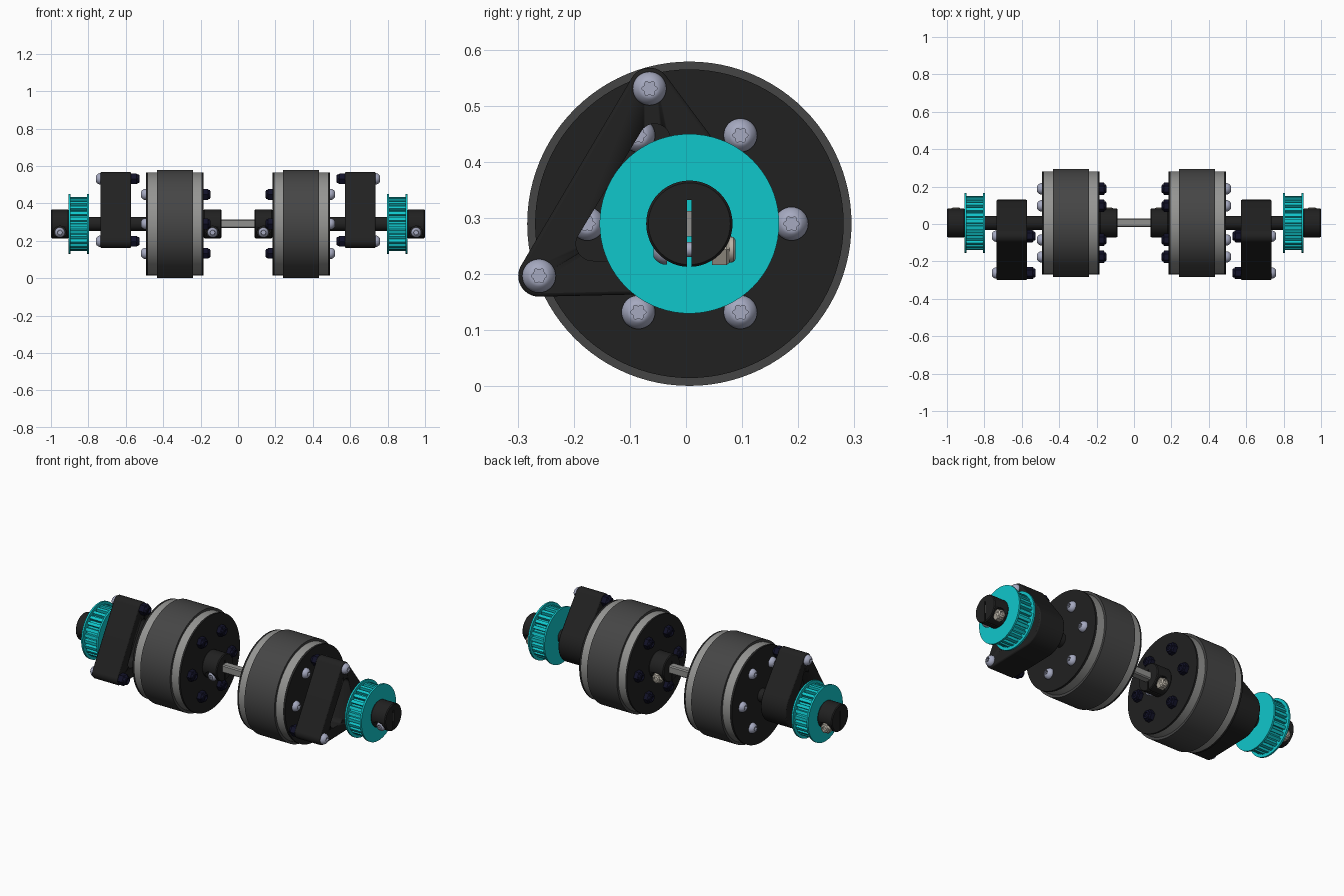
import bpy, bmesh
from math import sin, cos, pi, sqrt
from mathutils import Vector, geometry

cube = bpy.data.objects.get("Cube")
if cube:
    bpy.data.objects.remove(cube)

AXLE = Vector((0, 0.006, 0.29))


def material(name, color):
    m = bpy.data.materials.new(name)
    m.use_nodes = True
    m.diffuse_color = (*color, 1)
    m.node_tree.nodes["Principled BSDF"].inputs["Base Color"].default_value = (*color, 1)
    return m


BLACK = material("black plastic", (0.015, 0.015, 0.015))
RUBBER = material("dark grey rubber", (0.06, 0.06, 0.06))
RIM = material("rim grey", (0.3, 0.3, 0.29))
STEEL = material("shaft steel", (0.28, 0.28, 0.27))
TEAL = material("teal", (0.005, 0.57, 0.6))
SILVER = material("bluish silver", (0.38, 0.4, 0.53))
NAVY = material("navy black", (0.006, 0.006, 0.022))
BEIGE = material("pale nut metal", (0.52, 0.48, 0.41))


def finish(name, bm, mat, smooth=True):
    bmesh.ops.recalc_face_normals(bm, faces=bm.faces)
    mesh = bpy.data.meshes.new(name)
    bm.to_mesh(mesh)
    bm.free()
    ob = bpy.data.objects.new(name, mesh)
    bpy.context.collection.objects.link(ob)
    mesh.materials.append(mat)
    if smooth:
        bpy.ops.object.select_all(action="DESELECT")
        ob.select_set(True)
        bpy.context.view_layer.objects.active = ob
        bpy.ops.object.shade_smooth_by_angle(angle=0.6)
    return ob


def loft(name, rings, mat, smooth=True):
    """Skin a list of equal-length point rings and cap both ends."""
    bm = bmesh.new()
    loops = [[bm.verts.new(p) for p in ring] for ring in rings]
    n = len(loops[0])
    for a, b in zip(loops, loops[1:]):
        for i in range(n):
            j = (i + 1) % n
            bm.faces.new((a[i], a[j], b[j], b[i]))
    bm.faces.new(loops[0])
    bm.faces.new(loops[-1])
    return finish(name, bm, mat, smooth)


def turned(name, profile, mat, base=AXLE, axis="x", side=1, segs=48, star=()):
    """Lathe a (distance, radius) profile; rings listed in star become six-lobed."""
    rings = []
    for k, (d, r) in enumerate(profile):
        ring = []
        for i in range(segs):
            a = 2 * pi * i / segs
            q = r * (1 + 0.16 * cos(6 * a)) if k in star else r
            u, v = q * cos(a), q * sin(a)
            ring.append(base + (Vector((d * side, u, v)) if axis == "x" else Vector((u, d * side, v))))
        rings.append(ring)
    return loft(name, rings, mat)


def prism(name, outline, x0, x1, mat, side, smooth=True):
    return loft(name, [[AXLE + Vector((x * side, y, z)) for y, z in outline] for x in (x0, x1)], mat, smooth)


def rounded_hull(circles, n=40):
    pts = [Vector((y + r * cos(2 * pi * i / n), z + r * sin(2 * pi * i / n)))
           for y, z, r in circles for i in range(n)]
    return [pts[i] for i in geometry.convex_hull_2d(pts)]


def modify(ob, kind, **settings):
    """Apply one modifier and keep the single material."""
    mod = ob.modifiers.new(kind, kind)
    for key, value in settings.items():
        setattr(mod, key, value)
    bpy.context.view_layer.objects.active = ob
    bpy.ops.object.modifier_apply(modifier=mod.name)


def cut(ob, cutter):
    modify(ob, "BOOLEAN", operation="DIFFERENCE", solver="EXACT", object=cutter)
    bpy.data.objects.remove(cutter)


def button_head(name, base, side, axis="x", r=0.03, h=0.025):
    """Domed screw head with a six-lobed socket."""
    dome = [(0, r), (0.25 * h, r), (0.6 * h, 0.87 * r), (0.88 * h, 0.65 * r), (h, 0.5 * r),
            (h, 0.4 * r), (0.4 * h, 0.4 * r)]
    turned(name, dome, SILVER, base, axis, side, 36, star=(5, 6))


def nut(name, base, side, mat, axis="x", r=0.033, h=0.036):
    """Hexagonal nut with a rounded locking collar."""
    turned(name + "_hex", [(0, r), (0.62 * h, r), (0.75 * h, 0.85 * r)], mat, base, axis, side, 6)
    turned(name + "_collar", [(0.7 * h, 0.74 * r), (0.92 * h, 0.7 * r), (h, 0.55 * r), (h, 0.4 * r),
                              (0.6 * h, 0.4 * r)], mat, base, axis, side, 24)


def clamp_collar(name, x0, x1, side):
    """Split shaft collar with a cross bolt at its lower half."""
    e = 0.005
    body = turned(name, [(x0, 0.073), (x0 + e, 0.077), (x1 - e, 0.077), (x1, 0.073)], BLACK, side=side)
    slot = [(-0.004, -0.1), (0.004, -0.1), (0.004, 0.042), (-0.004, 0.042)]
    cut(body, prism("slot_cutter", slot, x0 - 0.05, x1 + 0.05, BLACK, side, False))
    bolt = AXLE + Vector((side * (x0 + x1) / 2, 0, -0.046))
    for s in (-1, 1):
        cut(body, turned("bore_cutter", [(0.04, 0.034), (0.12, 0.034)], BLACK, bolt, "y", s, 32))
    turned(name + "_bolt", [(-0.045, 0.013), (0.07, 0.013)], SILVER, bolt, "y", 1, 20)
    button_head(name + "_bolt_head", bolt + Vector((0, -0.04, 0)), -1, "y", 0.027, 0.024)
    nut(name + "_bolt_nut", bolt + Vector((0, 0.04, 0)), 1, BEIGE, "y", 0.032, 0.042)


# Square axle with softened corners
c, e = 0.023, 0.006
square = [(c, c - e), (c - e, c), (e - c, c), (-c, c - e), (-c, e - c), (e - c, -c), (c - e, -c), (c, e - c)]
prism("square_axle", square, -0.996, 0.996, STEEL, 1, False)

corners = [(-0.071, 0.241), (-0.268, -0.093)]

for side, tag in ((1, "left_"), (-1, "right_")):
    # Wheel: rubber tyre, metal rim, black cheeks
    turned(tag + "tyre", [(0.24, 0.289), (0.433, 0.289)], RUBBER, side=side, segs=96)
    turned(tag + "rim", [(0.195, 0.275), (0.48, 0.275)], RIM, side=side, segs=96)
    for part, x0, x1 in (("inner_cheek", 0.184, 0.195), ("outer_cheek", 0.48, 0.493)):
        turned(tag + part, [(x0, 0.275), (x1, 0.275)], BLACK, side=side, segs=96)

    # Ring of wheel bolts
    for i in range(6):
        a = i * pi / 3
        at = Vector((0, 0.182 * cos(a), 0.182 * sin(a))) + AXLE
        button_head(f"{tag}wheel_bolt_{i}", at + Vector((0.493 * side, 0, 0)), side)
        nut(f"{tag}wheel_nut_{i}", at + Vector((0.184 * side, 0, 0)), -side, NAVY)

    # Spacers either side of the bearing bracket
    turned(tag + "spacer", [(0.49, 0.038), (0.80, 0.038)], BLACK, side=side)

    # Bearing bracket: rounded triangle with a window
    outline = rounded_hull([(*p, 0.037) for p in corners] + [(0, 0, 0.124)])
    bracket = prism(tag + "bracket", outline, 0.572, 0.735, BLACK, side)
    modify(bracket, "BEVEL", width=0.006, segments=2, limit_method="ANGLE", angle_limit=1.0)
    window = rounded_hull([(-0.062, 0.15, 0.028), (-0.172, -0.036, 0.03), (-0.12, -0.036, 0.03)])
    cut(bracket, prism("window_cutter", window, 0.5, 0.8, BLACK, side))
    for i, (y, z) in enumerate(corners):
        at = AXLE + Vector((0, y, z))
        button_head(f"{tag}bracket_bolt_{i}", at + Vector((0.735 * side, 0, 0)), side)
        nut(f"{tag}bracket_nut_{i}", at + Vector((0.572 * side, 0, 0)), -side, NAVY, h=0.046)

    # Toothed belt pulley between two flanges
    teeth = 26
    outline = []
    for i in range(teeth):
        for t, r in ((0, 0.144), (0.5, 0.144), (0.58, 0.126), (0.92, 0.126)):
            a = 2 * pi * (i + t) / teeth
            outline.append((r * cos(a), r * sin(a)))
    prism(tag + "pulley_teeth", outline, 0.806, 0.896, TEAL, side, False)
    for part, x0, x1 in (("inner", 0.797, 0.807), ("outer", 0.895, 0.905)):
        turned(f"{tag}pulley_{part}_flange", [(x0, 0.16), (x1, 0.16)], TEAL, side=side, segs=72)

    # Clamping collars
    clamp_collar(tag + "inner_collar", 0.088, 0.184, side)
    clamp_collar(tag + "end_collar", 0.905, 1.0, side)
